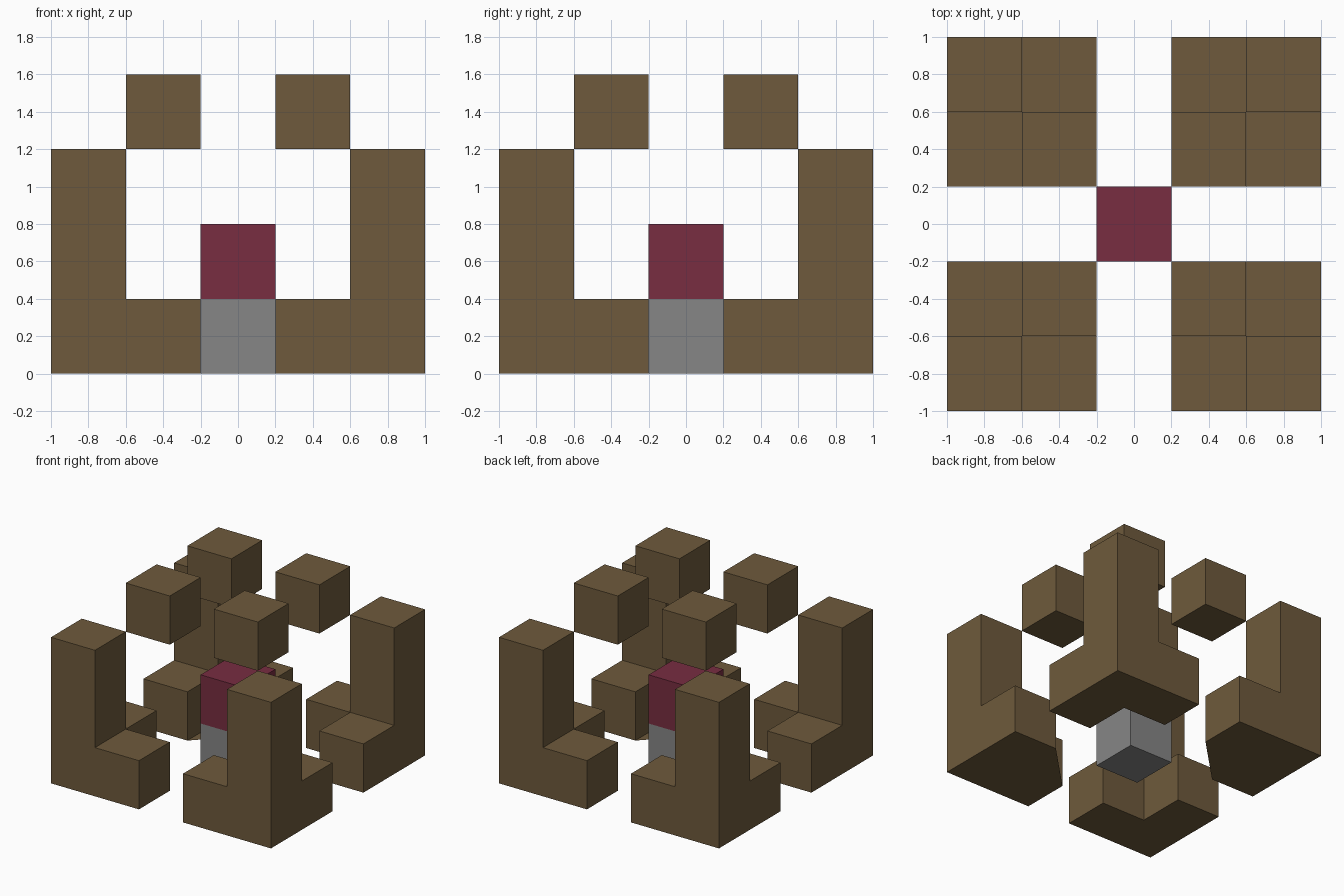
import bpy
import bmesh
from mathutils import Vector

if "Cube" in bpy.data.objects:
    bpy.data.objects.remove(bpy.data.objects["Cube"], do_unlink=True)

U = 0.4  # edge of one block


def material(name, rgb):
    mat = bpy.data.materials.new(name)
    mat.use_nodes = True
    mat.diffuse_color = (*rgb, 1)
    mat.node_tree.nodes["Principled BSDF"].inputs["Base Color"].default_value = (*rgb, 1)
    return mat


brown = material("wood brown", (0.156, 0.102, 0.045))
red = material("dark red", (0.188, 0.026, 0.053))
grey = material("stone grey", (0.238, 0.238, 0.238))


def finish(bm, name, mat):
    bmesh.ops.recalc_face_normals(bm, faces=bm.faces)
    mesh = bpy.data.meshes.new(name)
    bm.to_mesh(mesh)
    bm.free()
    mesh.materials.append(mat)
    obj = bpy.data.objects.new(name, mesh)
    bpy.context.scene.collection.objects.link(obj)
    return obj


def block(name, x, y, z, mat):
    """One cube, placed by its centre in block units."""
    bm = bmesh.new()
    bmesh.ops.create_cube(bm, size=U)
    bmesh.ops.translate(bm, verts=bm.verts, vec=Vector((x, y, z)) * U)
    return finish(bm, name, mat)


def extrude_up(bm, faces, height):
    geom = bmesh.ops.extrude_face_region(bm, geom=faces)["geom"]
    verts = [g for g in geom if isinstance(g, bmesh.types.BMVert)]
    bmesh.ops.translate(bm, verts=verts, vec=(0, 0, height))
    return [g for g in geom if isinstance(g, bmesh.types.BMFace)]


def corner_post(name, sx, sy):
    """L-shaped foot with a tall post raised from its outer corner."""
    bm = bmesh.new()
    outline = [(0.5, 1.5), (1.5, 1.5), (1.5, 0.5), (2.5, 0.5), (2.5, 2.5), (0.5, 2.5)]
    foot = bm.faces.new([bm.verts.new((x * U * sx, y * U * sy, 0)) for x, y in outline])
    extrude_up(bm, [foot], U)
    bmesh.ops.recalc_face_normals(bm, faces=bm.faces)
    # Cut the foot at the post's inner sides, then raise the corner square
    for axis in ((sx, 0, 0), (0, sy, 0)):
        bmesh.ops.bisect_plane(bm, geom=bm.verts[:] + bm.edges[:] + bm.faces[:],
                               plane_co=Vector(axis) * 1.5 * U, plane_no=axis)
    top = [f for f in bm.faces if f.normal.z > 0.9
           and min(v.co.x * sx for v in f.verts) > 1.4 * U
           and min(v.co.y * sy for v in f.verts) > 1.4 * U]
    extrude_up(bm, top, 2 * U)
    bmesh.ops.delete(bm, geom=top, context='FACES_ONLY') if top[0].is_valid else None
    return finish(bm, name, brown)


# Four corner posts and the four floating blocks inside them
for side, sx in (("left", 1), ("right", -1)):
    for end, sy in (("front", -1), ("back", 1)):
        corner_post(f"{end}_{side}_corner_post", sx, sy)
        block(f"{end}_{side}_upper_block", sx, sy, 3.5, brown)

# Centre stack
block("centre_base", 0, 0, 0.5, grey)
block("centre_core", 0, 0, 1.5, red)
